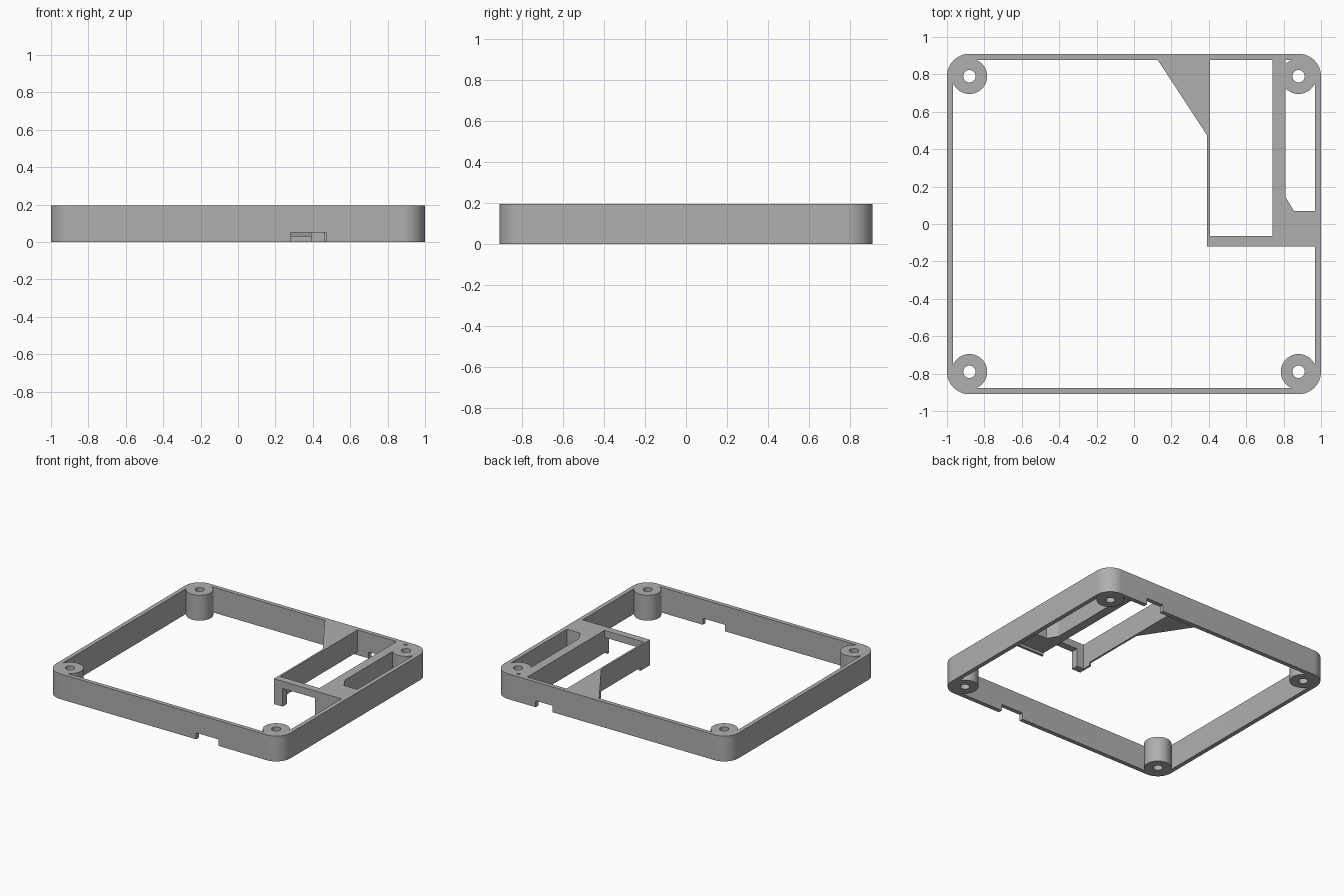
import bpy, bmesh, math

if "Cube" in bpy.data.objects:
    bpy.data.objects.remove(bpy.data.objects["Cube"])

H = 0.195            # frame height
X, Y, R = 1.0, 0.91, 0.12   # half sizes and corner radius
T = 0.033            # rim thickness

grey = bpy.data.materials.new("plain_grey")
grey.diffuse_color = (0.43, 0.43, 0.43, 1)
grey.use_nodes = True
grey.node_tree.nodes["Principled BSDF"].inputs["Base Color"].default_value = grey.diffuse_color


def finish(name, bm):
    bmesh.ops.recalc_face_normals(bm, faces=bm.faces)
    me = bpy.data.meshes.new(name)
    bm.to_mesh(me)
    bm.free()
    me.materials.append(grey)
    ob = bpy.data.objects.new(name, me)
    bpy.context.collection.objects.link(ob)
    return ob


def prism(name, pts, z0, z1):
    """Extruded flat outline."""
    bm = bmesh.new()
    lo = [bm.verts.new((x, y, z0)) for x, y in pts]
    hi = [bm.verts.new((x, y, z1)) for x, y in pts]
    bm.faces.new(lo)
    bm.faces.new(hi)
    n = len(pts)
    for i in range(n):
        j = (i + 1) % n
        bm.faces.new((lo[i], lo[j], hi[j], hi[i]))
    return finish(name, bm)


def box(name, x0, x1, y0, y1, z0, z1):
    return prism(name, [(x0, y0), (x1, y0), (x1, y1), (x0, y1)], z0, z1)


def ring(name, outer, inner, z0, z1):
    """Extruded band between two outlines with equal point counts."""
    bm = bmesh.new()
    loops = [[bm.verts.new((x, y, z)) for x, y in pts]
             for pts, z in ((outer, z0), (outer, z1), (inner, z1), (inner, z0))]
    n = len(outer)
    for k in range(4):
        a, b = loops[k], loops[(k + 1) % 4]
        for i in range(n):
            j = (i + 1) % n
            bm.faces.new((a[i], a[j], b[j], b[i]))
    return finish(name, bm)


def rounded(hx, hy, r, seg=12):
    pts = []
    for q, (sx, sy) in enumerate([(1, 1), (-1, 1), (-1, -1), (1, -1)]):
        for i in range(seg + 1):
            a = math.pi / 2 * (q + i / seg)
            pts.append((sx * (hx - r) + r * math.cos(a),
                        sy * (hy - r) + r * math.sin(a)))
    return pts


def circle(cx, cy, r, n=40):
    return [(cx + r * math.cos(2 * math.pi * i / n),
             cy + r * math.sin(2 * math.pi * i / n)) for i in range(n)]


def smooth(ob):
    bpy.ops.object.select_all(action='DESELECT')
    ob.select_set(True)
    bpy.context.view_layer.objects.active = ob
    bpy.ops.object.shade_smooth_by_angle(angle=math.radians(30))


# Outer rim with cable notches in the front and back walls
rim = ring("outer_rim", rounded(X, Y, R), rounded(X - T, Y - T, R - T), 0, H)
bpy.context.view_layer.objects.active = rim
for x0, x1, y in ((0.28, 0.47, -Y), (0.50, 0.645, Y)):
    cutter = box("notch_cutter", x0, x1, y - 0.06, y + 0.06, -0.05, 0.05)
    mod = rim.modifiers.new("notch", 'BOOLEAN')
    mod.operation = 'DIFFERENCE'
    mod.solver = 'EXACT'
    mod.object = cutter
    bpy.ops.object.modifier_apply(modifier=mod.name)
    bpy.data.objects.remove(cutter)
smooth(rim)

# Screw bosses, one per corner
for sx in (-1, 1):
    for sy in (-1, 1):
        c = (sx * (X - R), sy * (Y - R))
        smooth(ring("screw_boss", circle(*c, 0.095), circle(*c, 0.033), 0, H))

# Inner compartment: thin side wall, corner foot and cross beam
yi = Y - T + 0.003
box("compartment_wall", 0.39, 0.405, -0.065, yi, 0.025, H)
box("wall_foot", 0.39, 0.405, -0.065, 0.0, 0, 0.025)
box("corner_foot", 0.39, 0.465, -0.12, -0.065, 0, H)
box("cross_beam", 0.465, 0.74, -0.12, -0.065, 0.14, H)

# Gusset joining the compartment wall to the back wall
prism("gusset", [(0.125, yi), (0.39, 0.475), (0.39, yi)], 0.03, H)

# Side divider with its foot block reaching the right wall
xi = X - T + 0.003
prism("side_divider", [(0.74, -0.10), (xi, -0.10), (xi, 0.07), (0.855, 0.07),
                       (0.81, 0.145), (0.81, yi), (0.74, yi)], 0.02, H)
box("divider_front", 0.74, xi, -0.12, -0.10, 0, H)
